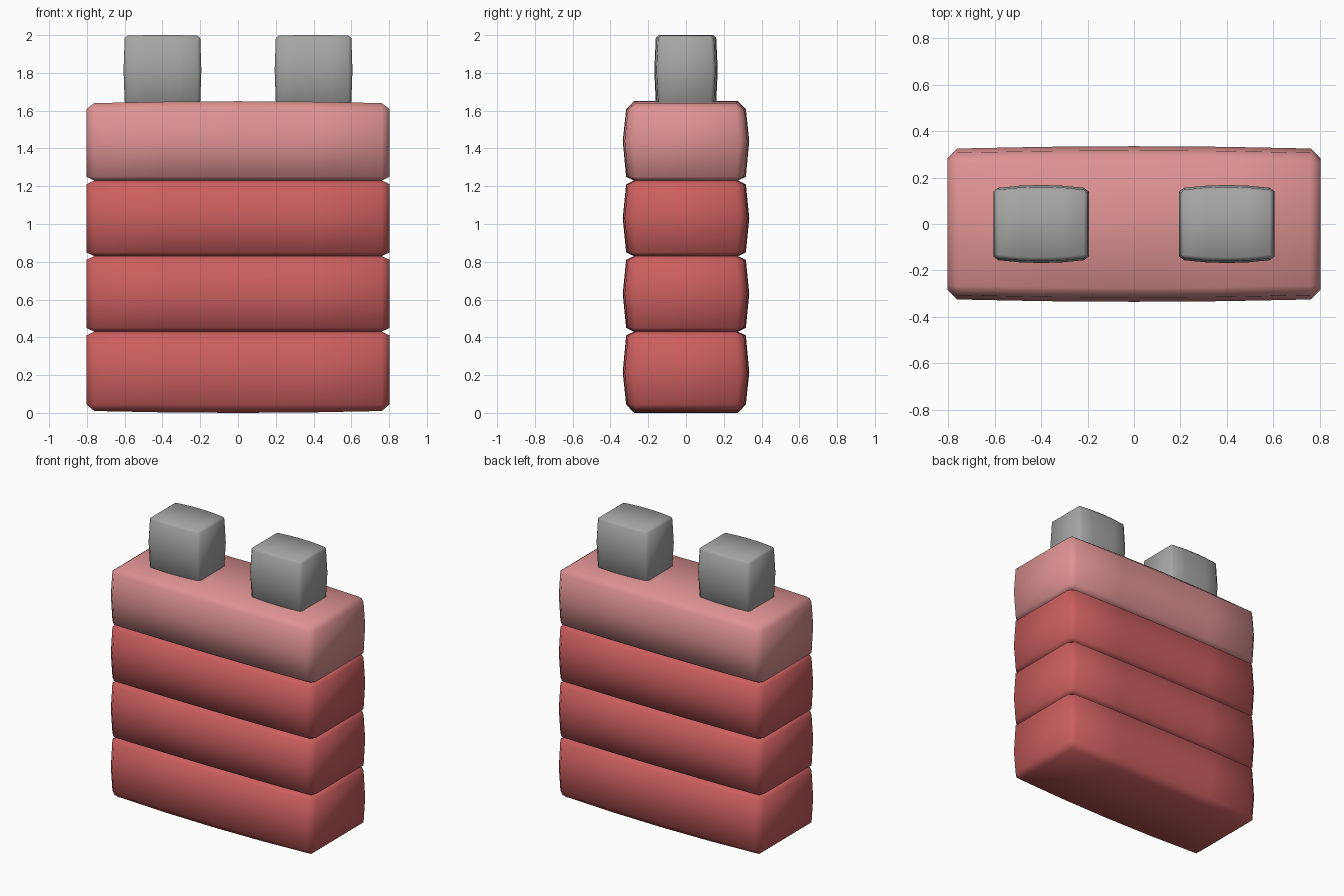
import bpy, bmesh

if "Cube" in bpy.data.objects:
    bpy.data.objects.remove(bpy.data.objects["Cube"])


def material(name, rgb):
    m = bpy.data.materials.new(name)
    m.diffuse_color = (*rgb, 1)
    m.use_nodes = True
    m.node_tree.nodes["Principled BSDF"].inputs["Base Color"].default_value = m.diffuse_color
    return m


RED = material("red", (0.60, 0.112, 0.112))
PINK = material("pink", (0.74, 0.29, 0.29))
GREY = material("grey", (0.38, 0.38, 0.375))


def pillow(name, mat, cx, hx, hy, z0, z1, c, cb, ct, bulge_u, bulge_t,
           bulge_x=0.0, sag_bottom=0.0, sag_top=0.0):
    """Chamfered block whose front and back swell towards the middle."""
    bm = bmesh.new()
    cols = (-1, -0.5, 0, 0.5, 1)

    def ring(z, inset, t, sag):
        front = [(u * (hx - c), -(hy - inset + bulge_u * (1 - u * u) + bulge_t * t),
                  z + sag * u * u) for u in cols]
        ex, ey = hx - inset + bulge_x * t, hy - c + bulge_t * t
        right = [(ex, -ey, z + sag), (ex, ey, z + sag)]
        half = front + right
        # second half is the first turned half a turn about z
        pts = front + right + [(-x, -y, zz) for x, y, zz in front] \
            + [(-x, -y, zz) for x, y, zz in right]
        return [bm.verts.new((cx + x, y, zz)) for x, y, zz in pts]

    rings = [ring(z0, c, 0, sag_bottom),
             ring(z0 + cb, 0, 0, 0),
             ring((z0 + z1) / 2, 0, 1, 0),
             ring(z1 - ct, 0, 0, 0),
             ring(z1, c, 0, -sag_top)]
    n = len(rings[0])
    for a, b in zip(rings, rings[1:]):
        for i in range(n):
            j = (i + 1) % n
            bm.faces.new((a[i], a[j], b[j], b[i]))
    # caps as strips between matching front and back points
    for r, flip in ((rings[0], True), (rings[-1], False)):
        for i in range(4):
            f = [r[i], r[i + 1], r[10 - i], r[11 - i]]
            bm.faces.new(f[::-1] if flip else f)
    bmesh.ops.remove_doubles(bm, verts=bm.verts, dist=1e-4)
    bmesh.ops.recalc_face_normals(bm, faces=bm.faces)
    for f in bm.faces:
        f.smooth = True
    me = bpy.data.meshes.new(name)
    bm.to_mesh(me)
    bm.free()
    me.materials.append(mat)
    ob = bpy.data.objects.new(name, me)
    bpy.context.collection.objects.link(ob)
    return ob


# stacked body layers: name, material, bottom, top
layers = [("layer_bottom", RED, 0.0, 0.43), ("layer_lower", RED, 0.43, 0.83),
          ("layer_upper", RED, 0.83, 1.23), ("layer_top", PINK, 1.23, 1.65)]
for name, mat, z0, z1 in layers:
    first, last = z0 == 0, mat is PINK
    pillow(name, mat, 0, 0.803, 0.307, z0, z1, 0.042,
           0.045 if first else 0.02, 0.042 if last else 0.02, 0.01, 0.018,
           sag_bottom=0.01 if first else 0, sag_top=0.01 if last else 0)

# two terminal posts
for side, s in (("left", -1), ("right", 1)):
    pillow("post_" + side, GREY, 0.4 * s, 0.2, 0.148, 1.63, 2.0, 0.016,
           0.016, 0.016, 0.012, 0.008, bulge_x=0.006, sag_top=0.002)
